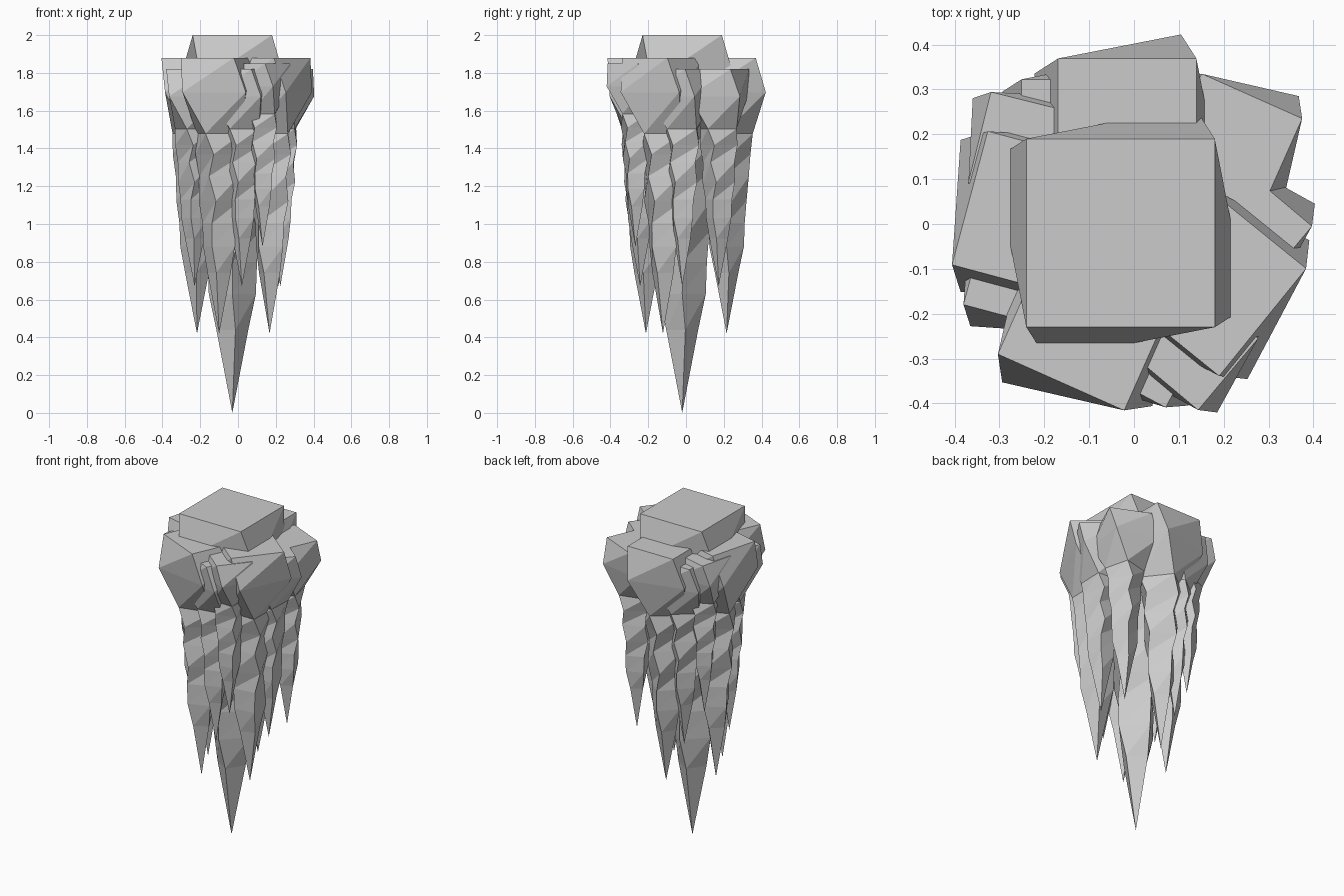
import bpy, bmesh
from math import radians, cos, sin, sqrt

cube = bpy.data.objects.get("Cube")
if cube:
    bpy.data.objects.remove(cube)

# One stone colour
stone = bpy.data.materials.new("grey_stone")
stone.use_nodes = True
colour = (0.6, 0.6, 0.6, 1)
stone.diffuse_color = colour
stone.node_tree.nodes["Principled BSDF"].inputs["Base Color"].default_value = colour

# Spike profile: depth along the length, relative radius, twist in degrees
PROFILE = [(0, 1, 0), (.125, 1.1, 15), (.275, .64, 38), (.35, .59, 56), (.43, .54, 42),
           (.52, .5, 60), (.60, .44, 46), (.685, .42, 45), (.78, .29, 56)]


def spike(name, x, y, top, side, length, turn):
    """Twisted four-sided spike hanging from a square top; turn is the angle of a top edge."""
    bm = bmesh.new()
    rings = []
    for depth, radius, twist in PROFILE:
        r = side / sqrt(2) * radius
        angles = [radians(turn + 45 + twist + 90 * i) for i in range(4)]
        rings.append([bm.verts.new((x + r * cos(a), y + r * sin(a), top - depth * length))
                      for a in angles])
    tip = bm.verts.new((x, y, top - length))
    bm.faces.new(rings[0])
    for upper, lower in zip(rings, rings[1:]):
        for i in range(4):
            j = (i + 1) % 4
            bm.faces.new((upper[i], lower[i], upper[j]))
            bm.faces.new((upper[j], lower[i], lower[j]))
    for i in range(4):
        bm.faces.new((rings[-1][i], tip, rings[-1][(i + 1) % 4]))
    bmesh.ops.recalc_face_normals(bm, faces=bm.faces)
    mesh = bpy.data.meshes.new(name)
    bm.to_mesh(mesh)
    bm.free()
    mesh.materials.append(stone)
    bpy.context.collection.objects.link(bpy.data.objects.new(name, mesh))


# Central spike
spike("central_spike", -.03, -.02, 2, .42, 2, 0)

# Large spikes around the centre
for name, x, y, turn in [("back", -.015, .215, 0), ("front_left", .167, -.122, 51),
                         ("front", -.1, -.212, -24), ("right", -.217, .018, -15)]:
    spike("large_spike_" + name, x, y, 1.88, .308, 1.46, turn)

# Medium spikes filling the gaps
for name, x, y, turn in [("back_left", .213, .173, -24), ("left", .224, -.02, 50),
                         ("right", -.23, -.093, -15), ("front", .02, -.243, 62),
                         ("back", -.128, .2, 0)]:
    spike("medium_spike_" + name, x, y, 1.82, .245, 1.15, turn)

# Small spikes on the rim
for name, x, y, turn in [("front", .13, -.268, 50), ("back_right", -.243, .168, -14)]:
    spike("small_spike_" + name, x, y, 1.85, .208, .97, turn)
